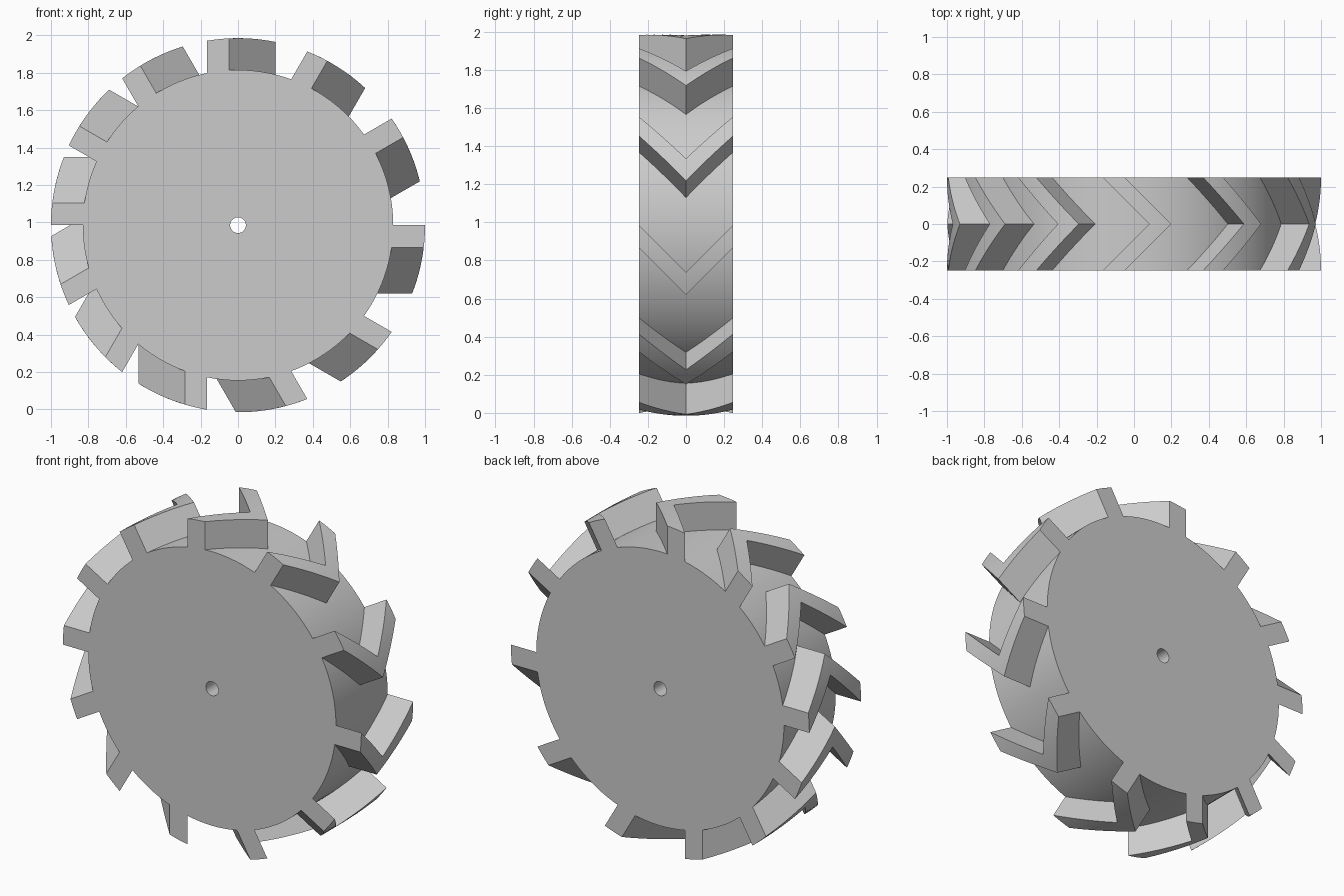
import bpy, bmesh, math

cube = bpy.data.objects.get("Cube")
if cube:
    bpy.data.objects.remove(cube, do_unlink=True)

HALF = 0.248        # half width of the wheel
CZ = 0.985          # axle height
HUB_R, TIP_R, BORE_R = 0.83, 1.0, 0.042
LUG_W = 0.118       # lug thickness
LUGS = 12
PIVOT_X = -0.166    # the lugs are arrayed about a point beside the axle

grey = bpy.data.materials.new("plain grey")
grey.use_nodes = True
colour = (0.6, 0.6, 0.6, 1)
grey.diffuse_color = colour
grey.node_tree.nodes["Principled BSDF"].inputs["Base Color"].default_value = colour


def finish(bm, name):
    bmesh.ops.recalc_face_normals(bm, faces=bm.faces)
    mesh = bpy.data.meshes.new(name)
    bm.to_mesh(mesh)
    bm.free()
    mesh.materials.append(grey)
    obj = bpy.data.objects.new(name, mesh)
    bpy.context.collection.objects.link(obj)
    bpy.ops.object.select_all(action='DESELECT')
    obj.select_set(True)
    bpy.context.view_layer.objects.active = obj
    bpy.ops.object.shade_smooth_by_angle(angle=math.radians(25))
    return obj


# Hub: a rectangular section turned round the axle, leaving the bore open
def make_hub(segments=128):
    bm = bmesh.new()
    section = [(BORE_R, -HALF), (HUB_R, -HALF), (HUB_R, HALF), (BORE_R, HALF)]
    rings = []
    for r, y in section:
        rings.append([bm.verts.new((r * math.cos(a), y, CZ + r * math.sin(a)))
                      for a in (2 * math.pi * i / segments for i in range(segments))])
    for k in range(4):
        a, b = rings[k], rings[(k + 1) % 4]
        for i in range(segments):
            j = (i + 1) % segments
            bm.faces.new((a[i], a[j], b[j], b[i]))
    return finish(bm, "hub")


# Lug: a 45 degree chevron bar whose outer face follows the tip circle
def make_lug(index, y_steps=12, w_steps=4):
    angle = 2 * math.pi * index / LUGS
    ca, sa = math.cos(angle), math.sin(angle)
    bm = bmesh.new()

    def point(y, across, radius):
        p = -sa * PIVOT_X - (HALF - abs(y)) - across * LUG_W
        u = math.sqrt(radius * radius - p * p)
        return bm.verts.new((u * ca - p * sa, y, CZ + u * sa + p * ca))

    def layer(radius):
        return [[point(HALF * (2 * i / y_steps - 1), j / w_steps, radius)
                 for j in range(w_steps + 1)] for i in range(y_steps + 1)]

    inner, outer = layer(HUB_R - 0.008), layer(TIP_R)
    for grid in (inner, outer):
        for i in range(y_steps):
            for j in range(w_steps):
                bm.faces.new((grid[i][j], grid[i + 1][j],
                              grid[i + 1][j + 1], grid[i][j + 1]))
    for j in (0, w_steps):                      # leading and trailing walls
        for i in range(y_steps):
            bm.faces.new((inner[i][j], inner[i + 1][j], outer[i + 1][j], outer[i][j]))
    for i in (0, y_steps):                      # ends flush with the hub sides
        for j in range(w_steps):
            bm.faces.new((inner[i][j], inner[i][j + 1], outer[i][j + 1], outer[i][j]))
    return finish(bm, f"tread_lug_{index + 1}")


make_hub()
for n in range(LUGS):
    make_lug(n)
